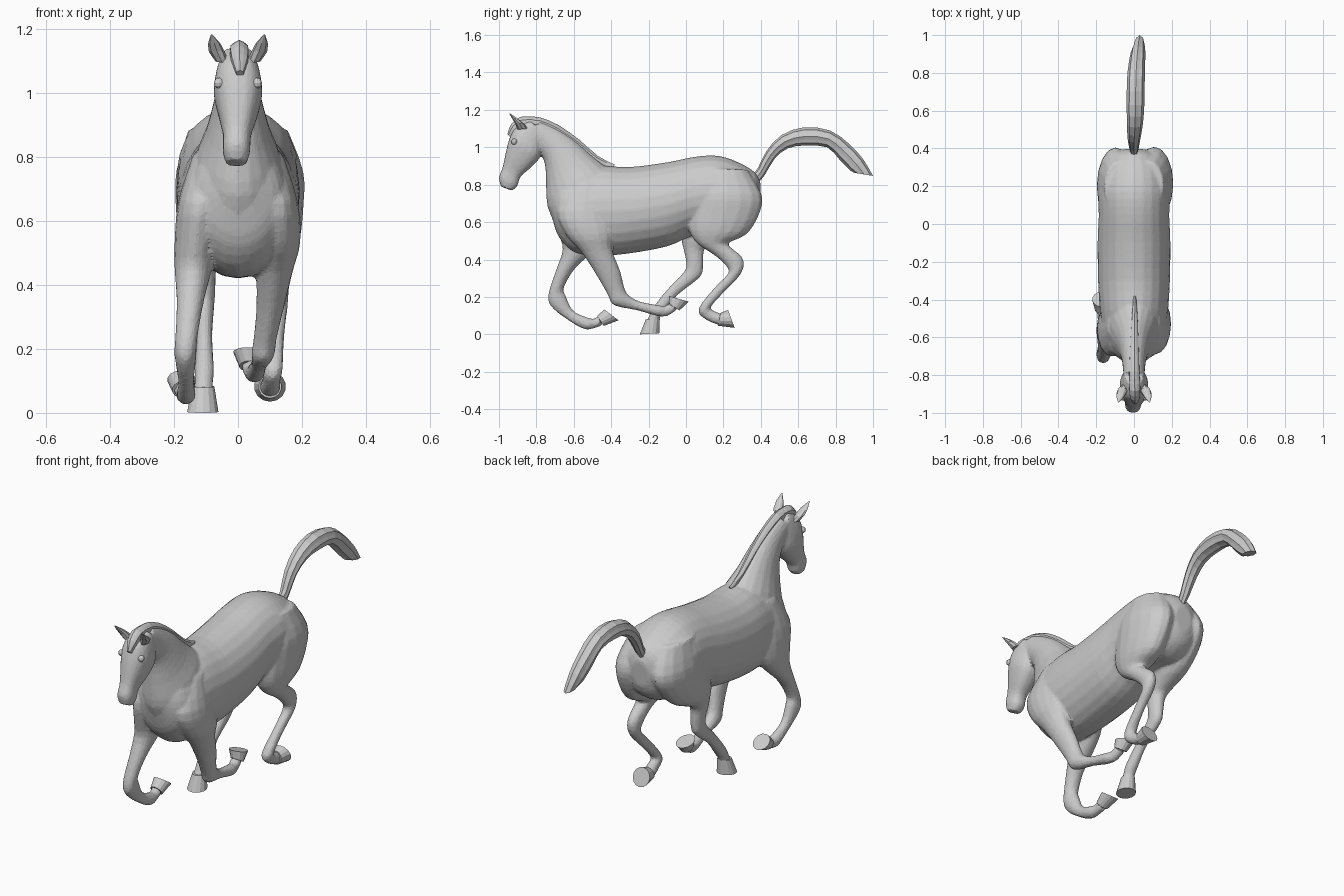
import bpy, bmesh, math

# A section is (y1, z1, y2, z2, x, w): the two profile edges, centre x and half width.


def refine(secs, steps):
    """Catmull-Rom interpolation between sections."""
    out = []
    n = len(secs)
    for i in range(n - 1):
        p0, p1, p2, p3 = (secs[max(i - 1, 0)], secs[i], secs[i + 1], secs[min(i + 2, n - 1)])
        for s in range(steps):
            t = s / steps
            out.append([0.5 * (2 * b + (c - a) * t + (2 * a - 5 * b + 4 * c - d) * t * t
                               + (3 * b - a - 3 * c + d) * t ** 3)
                        for a, b, c, d in zip(p0, p1, p2, p3)])
    out.append(secs[-1])
    return out


def loft(bm, secs, sides=16, steps=3, power=1.0, groove=0.0, mirror=1):
    """Skin elliptical rings through the sections and cap both ends."""
    rings = []
    for y1, z1, y2, z2, x, w in refine(secs, steps):
        ring = []
        for k in range(sides):
            a = 2 * math.pi * k / sides
            c, s = math.cos(a), math.sin(a)
            g = 1 - groove * (k % 2)
            c = g * math.copysign(abs(c) ** power, c)
            s = g * math.copysign(abs(s) ** power, s)
            ring.append(bm.verts.new((mirror * (x + w * s),
                                      (y1 + y2) / 2 + (y1 - y2) / 2 * c,
                                      (z1 + z2) / 2 + (z1 - z2) / 2 * c)))
        rings.append(ring)
    faces = [bm.faces.new(rings[0]), bm.faces.new(rings[-1][::-1])]
    for r, q in zip(rings, rings[1:]):
        for k in range(sides):
            j = (k + 1) % sides
            faces.append(bm.faces.new((r[k], q[k], q[j], r[j])))
    bmesh.ops.recalc_face_normals(bm, faces=faces)


def finish(name, bm):
    me = bpy.data.meshes.new(name)
    bm.to_mesh(me)
    bm.free()
    ob = bpy.data.objects.new(name, me)
    bpy.context.collection.objects.link(ob)
    return ob


def part(name, secs, **kw):
    bm = bmesh.new()
    loft(bm, secs, **kw)
    return finish(name, bm)


# Trunk, neck and head profiles
torso = [(-.725, .77, -.715, .62, 0, .06), (-.67, .84, -.68, .52, 0, .13),
         (-.58, .87, -.60, .44, 0, .165), (-.45, .90, -.48, .42, 0, .18),
         (-.30, .895, -.32, .43, 0, .19), (-.10, .92, -.10, .47, 0, .193),
         (.05, .95, .03, .525, 0, .187), (.17, .955, .17, .55, 0, .19),
         (.28, .92, .28, .55, 0, .175), (.37, .865, .36, .60, 0, .12),
         (.40, .80, .39, .66, 0, .05)]
neck = [(-.69, .57, -.33, .83, 0, .13), (-.74, .68, -.41, .885, 0, .135),
        (-.748, .80, -.50, .955, 0, .10), (-.752, .89, -.60, 1.045, 0, .075),
        (-.77, .95, -.70, 1.11, 0, .062), (-.84, 1.03, -.78, 1.145, 0, .055)]
head = [(-.84, 1.145, -.765, 1.09, 0, .05), (-.916, 1.105, -.764, 1.02, 0, .068),
        (-.945, 1.045, -.778, .95, 0, .076), (-.963, .975, -.825, .895, 0, .062),
        (-.98, .895, -.885, .842, -.003, .044), (-1.0, .84, -.90, .795, -.005, .043),
        (-.99, .79, -.93, .768, -.005, .032)]

# Legs, from the muscle down to the pastern
hind_right = [(.08, .89, .33, .88, .08, .075), (.03, .76, .405, .75, .102, .102),
              (.015, .65, .395, .65, .11, .095), (.015, .56, .33, .54, .115, .08),
              (.06, .485, .23, .49, .12, .055), (.15, .425, .24, .465, .125, .04),
              (.215, .365, .305, .405, .125, .034), (.225, .325, .295, .325, .125, .03),
              (.157, .255, .203, .225, .12, .025), (.066, .135, .135, .15, .11, .031),
              (.107, .078, .14, .13, .105, .028), (.18, .048, .19, .11, .10, .034)]
hind_left = [(.06, .89, .33, .88, -.08, .075), (.01, .76, .405, .75, -.095, .098),
             (-.005, .65, .375, .65, -.105, .09), (-.03, .565, .27, .545, -.11, .075),
             (-.025, .505, .15, .49, -.11, .055), (-.01, .44, .098, .455, -.11, .042),
             (.0, .385, .092, .365, -.105, .034), (-.01, .335, .075, .305, -.105, .03),
             (-.092, .25, -.042, .212, -.105, .025), (-.172, .15, -.118, .118, -.105, .031),
             (-.197, .10, -.14, .088, -.107, .029), (-.215, .065, -.145, .065, -.108, .032)]
fore_right = [(-.60, .80, -.45, .82, .09, .05), (-.69, .66, -.41, .66, .115, .072),
              (-.64, .53, -.39, .54, .125, .07), (-.56, .44, -.395, .455, .115, .058),
              (-.475, .31, -.352, .34, .10, .043), (-.418, .21, -.332, .26, .085, .036),
              (-.385, .155, -.312, .215, .078, .036), (-.26, .128, -.25, .177, .066, .025),
              (-.15, .097, -.14, .155, .054, .03), (-.095, .10, -.115, .152, .045, .027),
              (-.045, .135, -.088, .165, .038, .03)]
fore_left = [(-.62, .80, -.46, .82, -.09, .05), (-.70, .66, -.42, .66, -.115, .072),
             (-.68, .54, -.43, .53, -.13, .068), (-.66, .45, -.50, .44, -.14, .058),
             (-.70, .33, -.595, .35, -.15, .042), (-.737, .21, -.653, .25, -.162, .035),
             (-.72, .147, -.643, .208, -.164, .034), (-.637, .08, -.602, .125, -.162, .025),
             (-.545, .028, -.515, .087, -.162, .03), (-.485, .034, -.49, .085, -.167, .027),
             (-.445, .05, -.468, .098, -.172, .03)]

# Fused body: voxel union, softened, then reduced to low-poly facets
bm = bmesh.new()
loft(bm, torso, sides=24)
loft(bm, neck, sides=20)
loft(bm, head, sides=20, power=.82)
for leg in (hind_right, hind_left, fore_right, fore_left):
    loft(bm, leg, sides=16)
body = finish("horse_body", bm)
m = body.modifiers.new("fuse", 'REMESH')
m.mode = 'VOXEL'
m.voxel_size = .009
m = body.modifiers.new("soften", 'SMOOTH')
m.factor = .5
m.iterations = 4
m = body.modifiers.new("facets", 'DECIMATE')
m.ratio = .2

# Hooves
hooves = {
    "hoof_hind_right": [(.172, .046, .185, .115, .10, .036), (.26, .035, .225, .13, .10, .05)],
    "hoof_hind_left": [(-.215, .08, -.14, .085, -.108, .035), (-.247, .0, -.143, .006, -.11, .05)],
    "hoof_fore_right": [(-.035, .128, -.09, .163, .038, .034), (.015, .175, -.092, .205, .03, .045)],
    "hoof_fore_left": [(-.44, .045, -.475, .098, -.172, .034), (-.36, .075, -.437, .133, -.176, .045)],
}
for name, secs in hooves.items():
    part(name, secs, sides=14, steps=1)

# Tail with strand grooves
tail = [(.36, .86, .385, .81, 0, .018), (.385, .89, .42, .85, 0, .025),
        (.43, .98, .475, .94, 0, .034), (.51, 1.065, .545, .995, .005, .042),
        (.63, 1.107, .64, 1.01, .008, .047), (.77, 1.09, .755, 1.0, .01, .047),
        (.87, 1.02, .82, .935, .015, .044), (.945, .94, .88, .875, .022, .038),
        (1.0, .847, .905, .863, .03, .026)]
part("tail", tail, sides=16, steps=2, groove=.1)

# Mane along the crest and forelock between the ears
mane = [(-.38, .907, -.40, .88, .004, .008), (-.47, .953, -.50, .92, .004, .016),
        (-.57, 1.04, -.60, .99, .003, .022), (-.68, 1.118, -.70, 1.05, .002, .027),
        (-.78, 1.16, -.79, 1.09, .002, .03), (-.85, 1.165, -.84, 1.08, .004, .03)]
part("mane", mane, sides=12, steps=2, groove=.08)
forelock = [(-.82, 1.163, -.81, 1.10, .004, .03), (-.885, 1.163, -.86, 1.09, .004, .032),
            (-.935, 1.125, -.90, 1.07, .005, .028), (-.955, 1.07, -.935, 1.05, .006, .012)]
part("forelock", forelock, sides=12, steps=2, groove=.08)

# Ears and eyes, both sides
ear = [(-.90, 1.095, -.845, 1.10, .05, .02), (-.915, 1.13, -.865, 1.125, .066, .025),
       (-.93, 1.155, -.895, 1.15, .074, .02), (-.946, 1.182, -.94, 1.18, .082, .003)]
for side, s in (("right", 1), ("left", -1)):
    part("ear_" + side, ear, sides=8, steps=1, mirror=s)
    bm = bmesh.new()
    bmesh.ops.create_uvsphere(bm, u_segments=10, v_segments=6, radius=.017)
    bmesh.ops.translate(bm, verts=bm.verts, vec=(s * .059, -.918, 1.03))
    finish("eye_" + side, bm)
